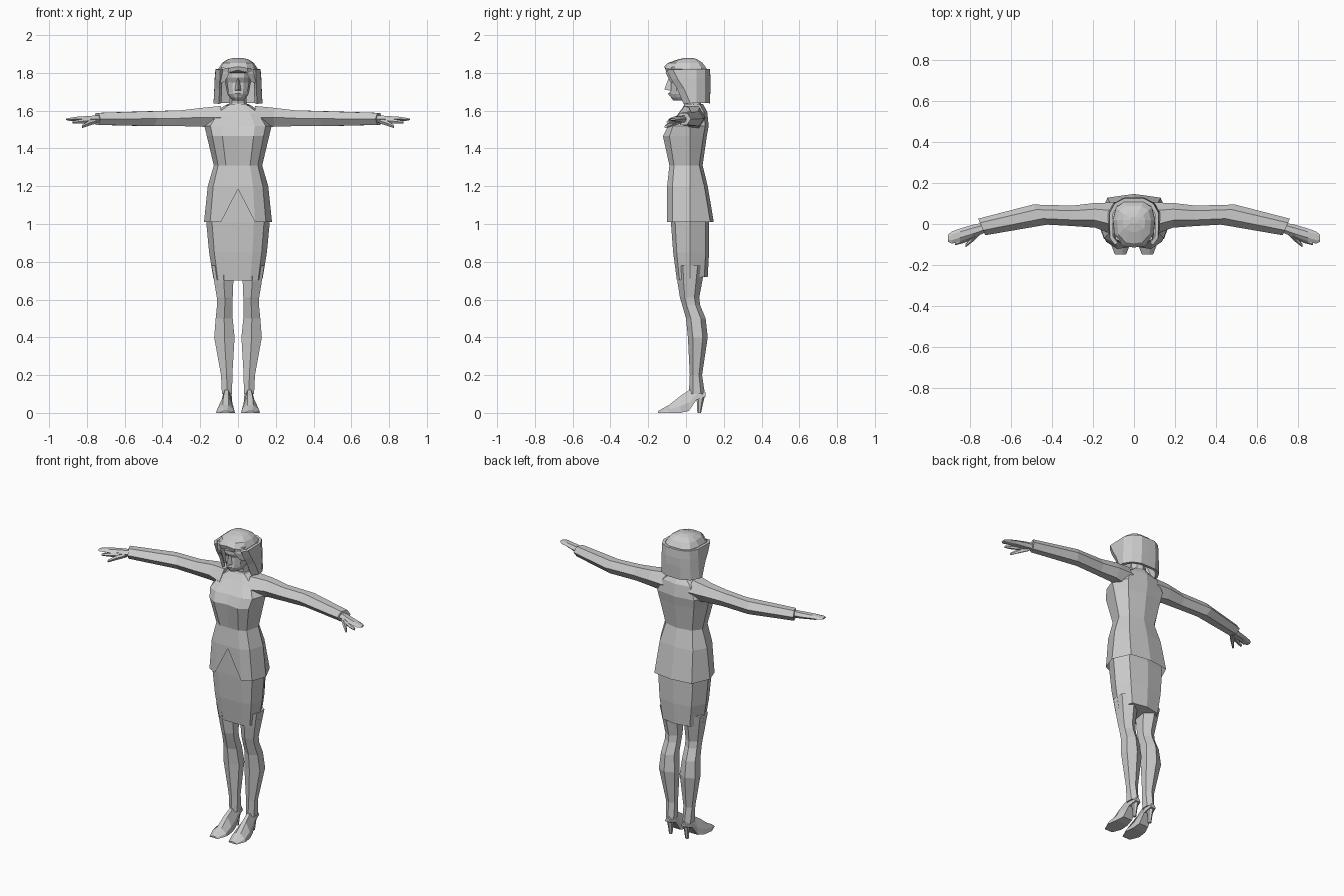
import bpy, bmesh, math


def loft(name, rings, mirror=False, closed=True, caps=True, shell=0):
    """Skin a list of equal-length point rings with flat faces."""
    bm = bmesh.new()
    vs = [[bm.verts.new(p) for p in r] for r in rings]
    n = len(rings[0])
    for a, b in zip(vs, vs[1:]):
        for i in range(n if closed else n - 1):
            j = (i + 1) % n
            bm.faces.new((a[i], a[j], b[j], b[i]))
    if caps and closed:
        bm.faces.new(vs[0])
        bm.faces.new(vs[-1])
    bmesh.ops.recalc_face_normals(bm, faces=bm.faces)
    me = bpy.data.meshes.new(name)
    bm.to_mesh(me)
    bm.free()
    ob = bpy.data.objects.new(name, me)
    bpy.context.collection.objects.link(ob)
    if shell:
        s = ob.modifiers.new("Shell", 'SOLIDIFY')
        s.thickness = shell
        s.offset = -1
    if mirror:
        ob.modifiers.new("Mirror", 'MIRROR')
    return ob


def sym(half):
    """Complete a half outline (front centre ... back centre) by mirroring in x."""
    return half + [(-x, y, z) for x, y, z in half[-2:0:-1]]


def body(z, w, f, b, drop=0.0, mid=0.02, rise=0.0):
    """Ten-sided body section: half width w, front f, back b."""
    return sym([(0, f + drop, z), (.5 * w, f, z), (.82 * w, f * .72, z + rise * .2),
                (w, mid, z + rise * .5), (.72 * w, b - .018, z + rise), (0, b, z + rise)])


def oval(z, xc, hw, f, b, n=6):
    """Horizontal oval section."""
    return [(xc + hw * math.sin(2 * math.pi * i / n) / math.sin(math.pi / 3 if n == 6 else math.pi / 2),
             (f + b) / 2 - (b - f) / 2 * math.cos(2 * math.pi * i / n), z) for i in range(n)]


def across(x, y0, y1, z0, z1, slant=0.0):
    """Six-sided section across a limb that runs along x."""
    yc, zc = (y0 + y1) / 2, (z0 + z1) / 2
    ring = [(y0, zc), (y0 * .7 + y1 * .3, z0), (y0 * .25 + y1 * .75, z0),
            (y1, zc), (y0 * .25 + y1 * .75, z1), (y0 * .7 + y1 * .3, z1)]
    return [(x + slant * (y - yc) / (y1 - y0), y, z) for y, z in ring]


# Jacket, with the inverted V opening at the front of the hem
hem = body(1.01, .18, -.10, .147)
hem[0] = (0, -.10, 1.185)
loft("jacket", [hem,
                body(1.20, .16, -.10, .115),
                body(1.31, .128, -.088, .088),
                body(1.465, .165, -.122, .11, drop=.012),
                body(1.52, .178, -.095, .12, drop=.005),
                body(1.585, .13, -.04, .112, mid=.04, rise=.01),
                body(1.625, .065, -.012, .09, mid=.04, rise=.01)], caps=False)
loft("jacket_collar", [body(1.61, .068, -.02, .095, mid=.04),
                       body(1.635, .055, -.008, .085, mid=.04)])

# Skirt
loft("skirt", [body(1.20, .14, -.085, .085),
               body(1.01, .168, -.08, .122),
               body(.85, .153, -.068, .122),
               body(.70, .13, -.048, .115, rise=.02)])

# Sleeves
loft("sleeve", [across(.09, -.055, .105, 1.50, 1.625),
                across(.19, -.018, .103, 1.515, 1.615),
                across(.30, -.01, .09, 1.518, 1.602),
                across(.46, -.003, .095, 1.518, 1.597, .07),
                across(.745, -.055, .026, 1.525, 1.588, .035)], mirror=True)

# Hands: palm with fingers, forefinger and thumb
loft("hand", [across(.73, -.043, .008, 1.536, 1.576),
              across(.79, -.068, -.004, 1.538, 1.572),
              across(.85, -.086, -.022, 1.543, 1.568),
              across(.89, -.096, -.036, 1.546, 1.562),
              across(.91, -.087, -.052, 1.55, 1.558)], mirror=True)
loft("forefinger", [across(.78, -.068, -.04, 1.535, 1.562),
                    across(.835, -.094, -.066, 1.532, 1.553),
                    across(.875, -.104, -.088, 1.533, 1.546)], mirror=True)
loft("thumb", [across(.75, -.05, -.018, 1.532, 1.56),
               across(.79, -.088, -.055, 1.52, 1.547),
               across(.825, -.115, -.098, 1.508, 1.524)], mirror=True)

# Legs
loft("leg", [oval(z, *s) for z, s in (
    (.78, (.078, .062, -.055, .10)),
    (.69, (.075, .05, -.045, .085)),
    (.61, (.07, .042, -.032, .07)),
    (.57, (.07, .041, -.02, .075)),
    (.50, (.073, .045, .0, .104)),
    (.40, (.072, .054, .01, .115)),
    (.20, (.06, .03, .02, .085)),
    (.10, (.058, .027, .015, .10)))], mirror=True)


# High-heeled shoes
def foot(y, xc, hw, z0, z1):
    return [(xc - hw, y, z0), (xc + hw, y, z0), (xc + hw * .9, y, z0 * .6 + z1 * .4),
            (xc + hw * .3, y, z1), (xc - hw * .3, y, z1), (xc - hw * .9, y, z0 * .6 + z1 * .4)]


loft("shoe", [foot(.102, .056, .018, .085, .11),
              foot(.055, .057, .026, .068, .135),
              foot(.015, .06, .032, .01, .12),
              foot(-.03, .064, .043, 0, .09),
              foot(-.09, .066, .05, 0, .042),
              foot(-.148, .066, .028, 0, .01)], mirror=True)
loft("heel", [oval(.10, .056, .018, .052, .103),
              oval(.05, .056, .012, .058, .09),
              oval(0, .056, .009, .06, .08)], mirror=True)

# Neck
loft("neck", [oval(z, 0, w, f, b, 8) for z, w, f, b in (
    (1.59, .06, -.01, .09), (1.64, .046, -.005, .08), (1.71, .045, -.02, .075))])


# Head: front centre, cheek and back of each level
def face(z, w, f, b):
    return sym([(0, f, z), (.45 * w, f + .008, z), (.85 * w, f * .6, z),
                (w, (f + b) / 2 + .01, z), (.7 * w, b, z), (0, b, z)])


loft("head", [face(z, w, f, b) for z, w, f, b in (
    (1.655, .028, -.068, -.01), (1.67, .045, -.08, .03),
    (1.687, .055, -.086, .06), (1.705, .06, -.083, .07),
    (1.75, .068, -.08, .07), (1.775, .07, -.094, .07),
    (1.82, .072, -.092, .07))])
loft("nose", [[(-.007, -.08, 1.77), (.007, -.08, 1.77), (0, -.093, 1.77)],
              [(-.016, -.08, 1.706), (.016, -.08, 1.706), (0, -.115, 1.712)]])
loft("lips", [[(-.022, -.076, z), (0, y, z), (.022, -.076, z)]
              for z, y in ((1.698, -.085), (1.69, -.096), (1.677, -.086))])


# Hair: a faceted crown and a bob hanging open at the face
def crown(z, w, f, b, lift=0.0):
    return sym([(0, f, z + lift), (.5 * w, f + .006, z), (.92 * w, f * .55, z - lift),
                (w, .02, z), (.85 * w, .75 * b, z), (.45 * w, b, z), (0, b, z)])


loft("hair_crown", [crown(1.80, .104, -.108, .11, .015),
                    crown(1.825, .102, -.115, .108, .008),
                    crown(1.853, .083, -.095, .088),
                    crown(1.872, .055, -.04, .06),
                    crown(1.88, .022, .0, .035)])


def bob(z, w, f, b):
    half = [(.78 * w, f, z), (w, f + .03, z), (w, .05, z), (.8 * w, .088, z), (.42 * w, b, z)]
    return half + [(0, b, z)] + [(-x, y, q) for x, y, q in half[::-1]]


loft("hair_bob", [bob(1.64, .112, -.002, .108),
                  bob(1.72, .108, -.036, .112),
                  bob(1.77, .106, -.068, .112),
                  bob(1.82, .102, -.092, .108)], closed=False, shell=.018)
# Swept fringe at each temple
loft("fringe", [[(.03, -.10, 1.83), (.09, -.075, 1.83), (.09, -.05, 1.83)],
                [(.045, -.108, 1.80), (.096, -.075, 1.79), (.095, -.045, 1.79)],
                [(.068, -.085, 1.755), (.092, -.065, 1.745), (.095, -.04, 1.745)]], mirror=True)
